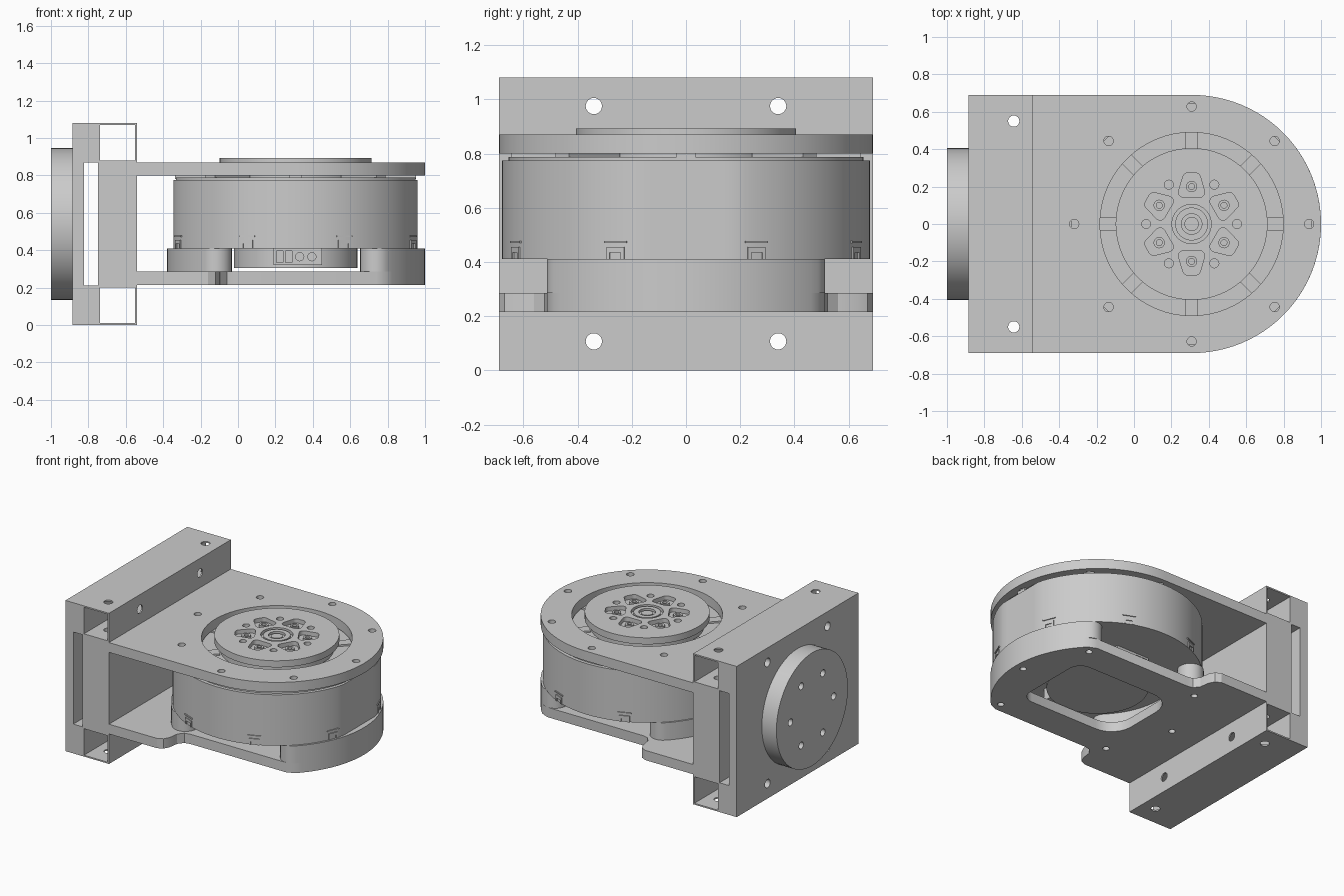
import bpy, bmesh
from math import sin, cos, radians, pi

if "Cube" in bpy.data.objects:
    bpy.data.objects.remove(bpy.data.objects["Cube"])

CX = 0.308   # motor axis x position
ZC = 0.54    # bracket centre height


def arc(cx, cy, r, a0, a1, n):
    return [(cx + r * cos(radians(a0 + (a1 - a0) * i / n)),
             cy + r * sin(radians(a0 + (a1 - a0) * i / n))) for i in range(n + 1)]


def circle(cx, cy, r, n=32):
    return arc(cx, cy, r, 0, 360, n)[:-1]


def rect(x0, y0, x1, y1):
    return [(x0, y0), (x1, y0), (x1, y1), (x0, y1)]


def rounded(corners):
    """Outline from (x, y, radius, start angle, end angle) corners."""
    return [p for x, y, r, a, b in corners for p in arc(x, y, r, a, b, 6)]


def turn(pts, deg, cx=CX, cy=0.0):
    c, s = cos(radians(deg)), sin(radians(deg))
    return [(cx + x * c - y * s, cy + x * s + y * c) for x, y in pts]


def solid(name, prisms, axis='z'):
    """One object from extruded outlines: (points, low, high)."""
    place = {'z': lambda u, v, h: (u, v, h),
             'x': lambda u, v, h: (h, u, v),
             'y': lambda u, v, h: (u, h, v)}[axis]
    bm = bmesh.new()
    for pts, lo, hi in prisms:
        a = [bm.verts.new(place(u, v, lo)) for u, v in pts]
        b = [bm.verts.new(place(u, v, hi)) for u, v in pts]
        bm.faces.new(a[::-1])
        bm.faces.new(b)
        for i in range(len(a)):
            j = (i + 1) % len(a)
            bm.faces.new((a[i], a[j], b[j], b[i]))
    bmesh.ops.recalc_face_normals(bm, faces=bm.faces)
    me = bpy.data.meshes.new(name)
    bm.to_mesh(me)
    bm.free()
    ob = bpy.data.objects.new(name, me)
    bpy.context.collection.objects.link(ob)
    return ob


def cut(ob, prisms, axis='z'):
    tool = solid("cutter", prisms, axis)
    mod = ob.modifiers.new("cut", 'BOOLEAN')
    mod.operation, mod.solver, mod.object = 'DIFFERENCE', 'EXACT', tool
    bpy.context.view_layer.objects.active = ob
    bpy.ops.object.modifier_apply(modifier=mod.name)
    bpy.data.objects.remove(tool)


def ring_pts(r, start, count):
    step = 360 / count
    return [(r * cos(radians(start + i * step)), r * sin(radians(start + i * step)))
            for i in range(count)]


# Wall bracket: block with a slot, two square tubes and bolt holes
bracket = solid("wall_bracket", [(rect(-0.885, 0, -0.54, 1.08), -0.69, 0.69)], 'y')
cut(bracket, [(rect(-0.823, 0.21, -0.749, 0.87), -0.8, 0.8),
              (rect(-0.738, 0.01, -0.55, 0.20), -0.8, 0.8),
              (rect(-0.738, 0.88, -0.55, 1.07), -0.8, 0.8)], 'y')
cut(bracket, [(circle(y, z, 0.03, 24), -0.95, -0.4)
              for y in (-0.34, 0.34) for z in (0.107, 0.975)], 'x')
cut(bracket, [(circle(-0.643, y, 0.03, 24), -0.1, 1.2) for y in (-0.55, 0.55)])

# Round mounting flange on the back of the bracket
flange = solid("mounting_flange", [(circle(0, ZC, 0.405, 64), -1.0, -0.885)], 'x')
cut(flange, [(circle(y, ZC + z, 0.025, 20), -1.1, -0.9)
             for y, z in ring_pts(0.245, 0, 6)], 'x')

# Top plate with the large motor opening and a ring of bolt holes
bolts = [(CX + x, y) for x, y in ring_pts(0.628, 0, 8)]
top = solid("top_plate", [([(-0.54, -0.69)] + arc(0.31, 0, 0.69, -90, 90, 48)
                           + [(-0.54, 0.69)], 0.80, 0.87)])
cut(top, [(circle(CX, 0, 0.49, 64), 0.7, 1.0)]
    + [(circle(x, y, 0.025, 20), 0.7, 1.0) for x, y in bolts])

# Bottom plate, wide at the bracket and narrow under the motor
side = [(-0.54, -0.69), (-0.16, -0.69), (-0.12, -0.67), (-0.10, -0.63),
        (-0.09, -0.56), (-0.06, -0.522), (-0.02, -0.513), (0.74, -0.513)]
bottom = solid("bottom_plate", [(side + arc(0.31, 0, 0.69, -45, 45, 30)
                                 + [(x, -y) for x, y in side[::-1]], 0.215, 0.285)])
opening = rounded([(0.62, 0.20, 0.09, 0, 90), (0.08, 0.13, 0.16, 90, 180),
                   (0.08, -0.13, 0.16, 180, 270), (0.62, -0.20, 0.09, 270, 360)])
low_bolts = [p for p in bolts if abs(p[1]) < 0.6]
cut(bottom, [(opening, 0.1, 0.4)]
    + [(circle(x, y, 0.022, 20), 0.1, 0.4) for x, y in low_bolts])

# Crescent spacers with rounded ends between bottom plate and motor
e = 0.605 * cos(radians(45))
crescent = (arc(0, 0, 0.69, -45, 45, 30) + arc(e, e, 0.085, 45, 225, 12)[1:]
            + arc(0, 0, 0.52, 45, -45, 24)[1:] + arc(e, -e, 0.085, 135, 315, 12)[1:-1])
for label, deg in (("outer", 0), ("inner", 180)):
    solid(label + "_spacer", [(turn(crescent, deg, 0.31), 0.285, 0.41)])

# Motor housing: round drum with flattened ends, and a stepped lip
def drum(r, flat):
    return [(CX + max(-flat, min(flat, x)), y) for x, y in ring_pts(r, 0, 96)]

solid("motor_housing", [(drum(0.678, 0.652), 0.41, 0.775)])
solid("motor_lip", [(drum(0.655, 0.64), 0.775, 0.788)])
solid("motor_spokes", [(turn(rect(0.38, -0.035, 0.645, 0.035), a), 0.78, 0.80)
                       for a in range(0, 360, 45)])

# Clips around the lower edge of the housing
clips = []
for k in range(8):
    a = 22.5 + 45 * k
    clips += [(turn(rect(0.64, -0.045, 0.684, 0.045), a), 0.470, 0.478),
              (turn(rect(0.64, -0.035, 0.684, -0.022), a), 0.41, 0.455),
              (turn(rect(0.64, 0.022, 0.684, 0.035), a), 0.41, 0.455),
              (turn(rect(0.64, -0.022, 0.684, 0.022), a), 0.435, 0.455)]
solid("housing_clips", clips)

# Motor base and its connector sockets
solid("motor_base", [(circle(CX, 0, 0.33, 64), 0.305, 0.41)])
for label, s in (("front", -1), ("back", 1)):
    lo, hi = sorted((s * 0.25, s * 0.37))
    socket = solid(label + "_connector", [(rect(0.19, 0.32, 0.45, 0.408), lo, hi)], 'y')
    lo, hi = sorted((s * 0.34, s * 0.40))
    cut(socket, [(rect(0.205, 0.335, 0.24, 0.395), lo, hi),
                 (rect(0.255, 0.335, 0.29, 0.395), lo, hi),
                 (circle(0.33, 0.365, 0.022, 16), lo, hi),
                 (circle(0.395, 0.365, 0.022, 16), lo, hi)], 'y')

# Output disc: neck and flange with pockets, pin holes and a hub recess
solid("output_neck", [(circle(CX, 0, 0.37, 64), 0.78, 0.845)])
disc = solid("output_disc", [(circle(CX, 0, 0.406, 80), 0.845, 0.892)])
pocket = rounded([(0.245, 0.02, 0.028, 0, 70), (0.17, 0.042, 0.028, 70, 180),
                  (0.17, -0.042, 0.028, 180, 290), (0.245, -0.02, 0.028, 290, 360)])
angles = range(30, 390, 60)
cut(disc, [(turn(pocket, a), 0.862, 1.0) for a in angles]
    + [(circle(CX + x, y, 0.024, 20), 0.855, 1.0) for x, y in ring_pts(0.243, 0, 6)]
    + [(circle(CX, 0, 0.105, 40), 0.868, 1.0)])

# Screw bosses in the pockets and the stepped hub in the centre
bosses = solid("screw_bosses", [(turn(circle(0.2, 0, 0.03, 20), a), 0.855, 0.88) for a in angles])
cut(bosses, [(turn(circle(0.2, 0, 0.016, 16), a), 0.865, 1.0) for a in angles])
hub = solid("centre_hub", [(circle(CX, 0, 0.088, 40), 0.86, 0.888)])
cut(hub, [(circle(CX, 0, 0.055, 32), 0.872, 1.0)])
solid("hub_pin", [(circle(CX, 0, 0.038, 32), 0.865, 0.882)])

# Smooth round walls, keep edges sharp
for ob in bpy.context.scene.objects:
    ob.select_set(True)
    bpy.context.view_layer.objects.active = ob
bpy.ops.object.shade_smooth_by_angle(angle=radians(25))
